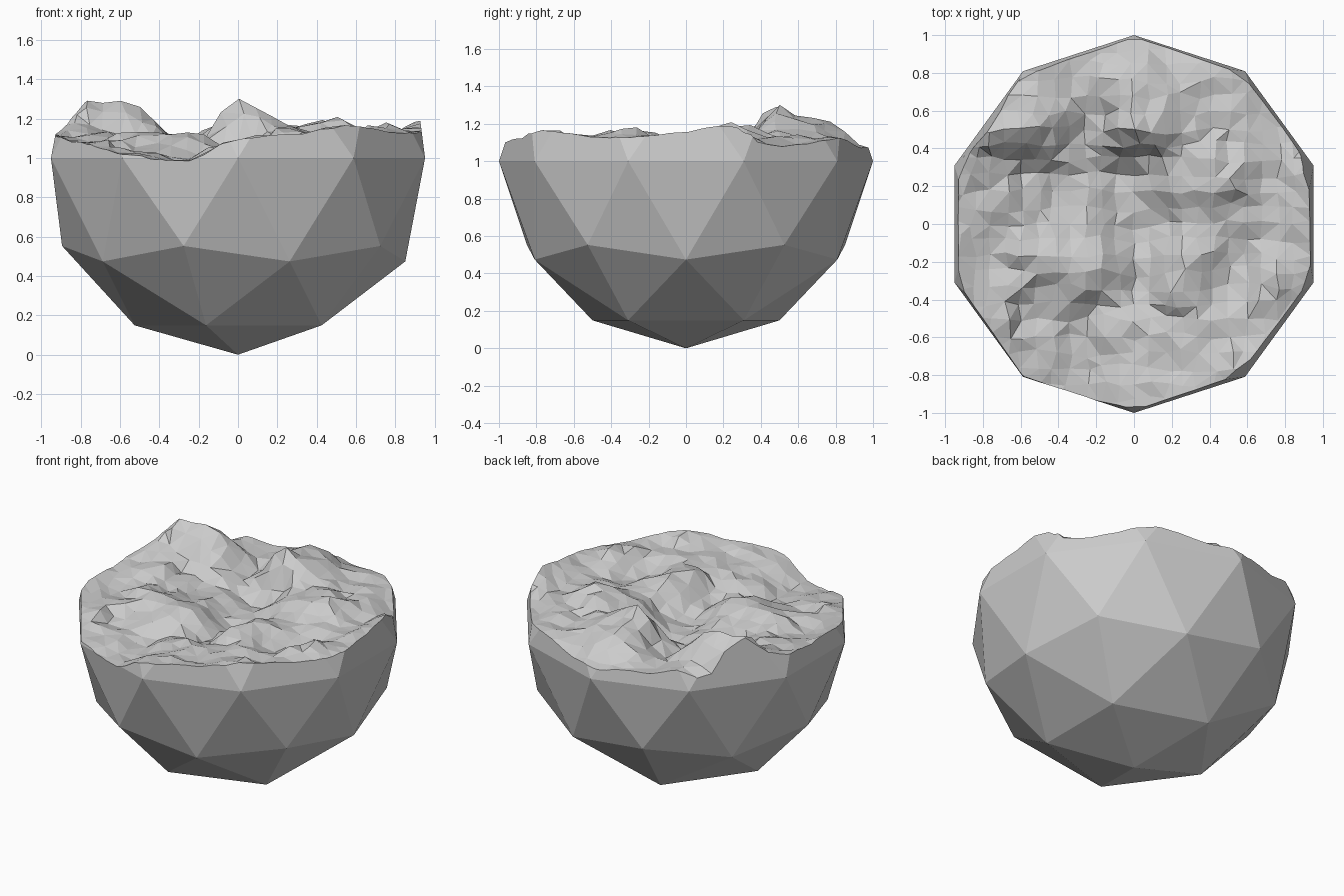
import bpy, bmesh
from mathutils import Vector, noise

if "Cube" in bpy.data.objects:
    bpy.data.objects.remove(bpy.data.objects["Cube"])

# Coarse terrain heights (hundredths above z = 0.9), rows from y = 1 to -1, x from -1 to 1
ROWS = [
    [15, 14, 20, 17, 15, 15, 18, 20, 15],
    [16, 11, 22, 18, 30, 25, 23, 20, 20],
    [24, 40, 34, 13, 38, 27, 22, 18, 13],
    [24, 23, 15, 16, 10, 24, 30, 22, 31],
    [22, 20, 18, 17, 6, 17, 22, 23, 27],
    [24, 18, 22, 24, 10, 26, 16, 24, 23],
    [22, 17, 13, 11, 17, 22, 18, 24, 21],
    [18, 14, 11, 9, 19, 22, 27, 25, 20],
    [15, 13, 10, 7, 19, 23, 22, 20, 20],
]


def height(x, y):
    u = min(max((x + 1) * 4, 0), 7.999)
    v = min(max((1 - y) * 4, 0), 7.999)
    i, j = int(u), int(v)
    # eased blend gives rounded hilltops
    fu, fv = [t * t * (3 - 2 * t) for t in (u - i, v - j)]
    top = ROWS[j][i] * (1 - fu) + ROWS[j][i + 1] * fu
    low = ROWS[j + 1][i] * (1 - fu) + ROWS[j + 1][i + 1] * fu
    base = 0.9 + (top * (1 - fv) + low * fv) / 100
    # stronger roughness inside than along the rim
    rough = 0.055 if x * x + y * y < 0.75 else 0.02
    bumps = noise.noise(Vector((x * 5, y * 5, 3.7)))
    bumps += 0.7 * noise.noise(Vector((x * 9, y * 9, 8.1)))
    return base + rough * bumps


# Terrain block: rough heightfield on top of a deep prism
bm = bmesh.new()
bmesh.ops.create_grid(bm, x_segments=26, y_segments=26, size=1.1)
for v in bm.verts:
    x, y = v.co.x, v.co.y
    z = height(x, y)
    if max(abs(x), abs(y)) < 1.09:
        shift = noise.noise_vector(Vector((x * 7, y * 7, 1.3))) * 0.045
        x, y = x + shift.x, y + shift.y
    v.co = (x, y, z)
bmesh.ops.triangulate(bm, faces=bm.faces[:])
rim = [e for e in bm.edges if e.is_boundary]
ext = bmesh.ops.extrude_edge_only(bm, edges=rim)["geom"]
for v in ext:
    if isinstance(v, bmesh.types.BMVert):
        v.co.z = -0.3
bmesh.ops.holes_fill(bm, edges=[e for e in bm.edges if e.is_boundary], sides=0)
bmesh.ops.recalc_face_normals(bm, faces=bm.faces[:])
mesh = bpy.data.meshes.new("terrain_cutter")
bm.to_mesh(mesh)
bm.free()
cutter = bpy.data.objects.new("terrain_cutter", mesh)
bpy.context.collection.objects.link(cutter)
cutter.hide_render = True

# Faceted ball, cut off by the terrain
bpy.ops.mesh.primitive_ico_sphere_add(subdivisions=2, radius=1, location=(0, 0, 1))
island = bpy.context.object
island.name = "rocky_half_sphere"
cut = island.modifiers.new("terrain_cut", "BOOLEAN")
cut.operation = "INTERSECT"
cut.solver = "EXACT"
cut.object = cutter
bpy.ops.object.modifier_apply(modifier=cut.name)
bpy.data.objects.remove(cutter)
